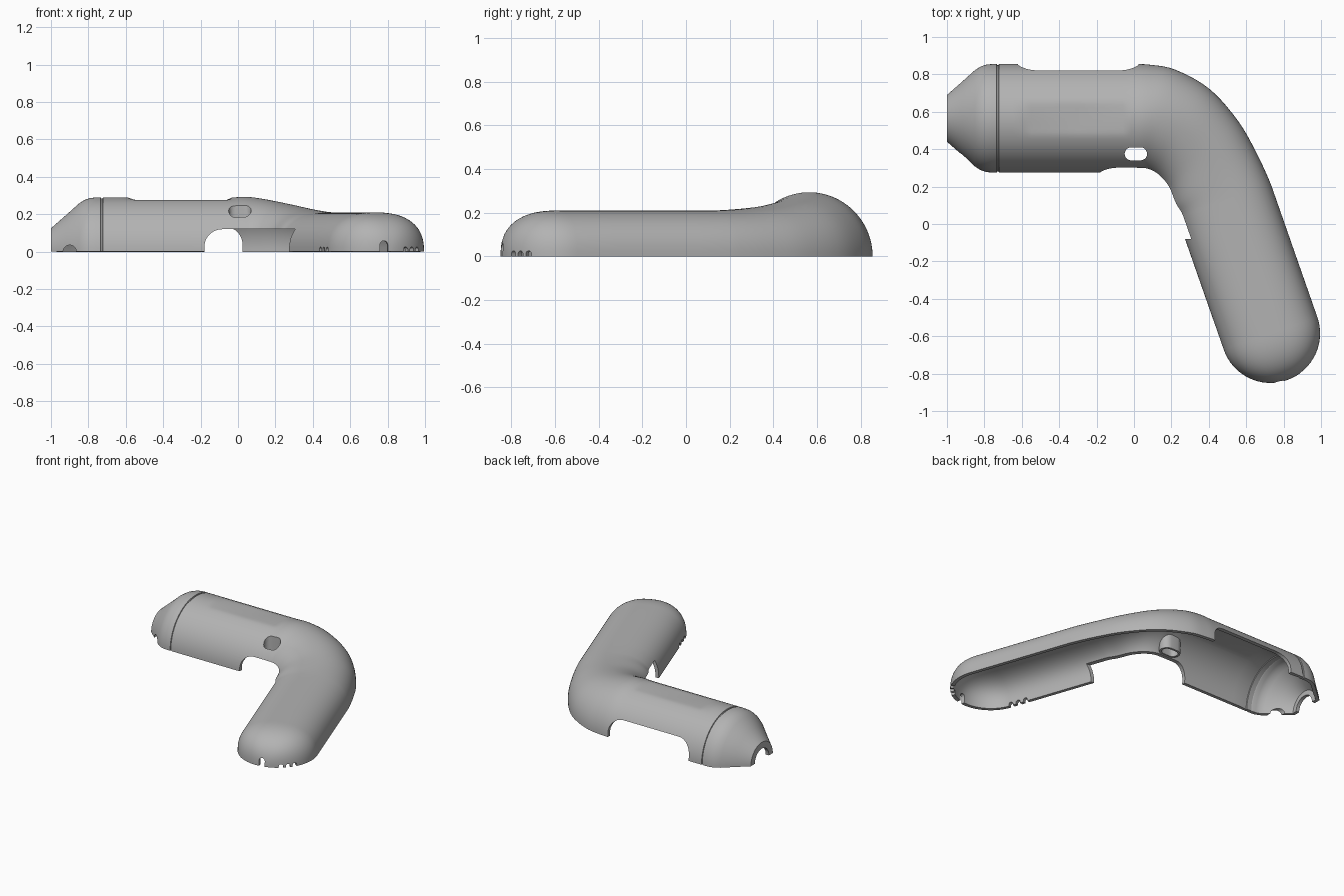
import bpy, bmesh, math
from mathutils import Vector

cube = bpy.data.objects.get("Cube")
if cube:
    bpy.data.objects.remove(cube)

grey = bpy.data.materials.new("plain_grey")
grey.use_nodes = True
grey.diffuse_color = (0.45, 0.45, 0.45, 1)
grey.node_tree.nodes["Principled BSDF"].inputs["Base Color"].default_value = grey.diffuse_color

AXIS_Y, R = 0.565, 0.29            # barrel axis and radius
END = Vector((0.73, -0.585))       # centre of the rounded handle end
DOWN = Vector((0.33, -0.944))      # handle direction
ACROSS = Vector((0.944, 0.33))
HALF = 0.265                       # handle half width
SEG = 48


def make_object(name, bm):
    mesh = bpy.data.meshes.new(name)
    bm.to_mesh(mesh)
    bm.free()
    mesh.materials.append(grey)
    ob = bpy.data.objects.new(name, mesh)
    bpy.context.collection.objects.link(ob)
    return ob


def prism(name, outline, place, depth):
    """Solid from a 2D outline; place(u, v, w) gives the 3D point."""
    bm = bmesh.new()
    ends = [[bm.verts.new(place(u, v, w)) for u, v in outline] for w in depth]
    n = len(outline)
    for i in range(n):
        j = (i + 1) % n
        bm.faces.new((ends[0][i], ends[0][j], ends[1][j], ends[1][i]))
    bm.faces.new(ends[0])
    bm.faces.new(ends[1])
    bmesh.ops.recalc_face_normals(bm, faces=bm.faces)
    ob = make_object(name, bm)
    ob.hide_render = True
    return ob


def arch(u0, u1, top, r, steps=10):
    """Upright outline with rounded top corners, reaching below the base."""
    pts = [(u0, -0.1), (u1, -0.1)]
    for cu, start in ((u1 - r, 0), (u0 + r, 90)):
        for i in range(steps + 1):
            a = math.radians(start + 90 * i / steps)
            pts.append((cu + r * math.cos(a), top - r + r * math.sin(a)))
    return pts


def stadium(cx, cy, half, r, steps=10):
    pts = []
    for side, start in ((1, -90), (-1, 90)):
        for i in range(steps + 1):
            a = math.radians(start + 180 * i / steps)
            pts.append((cx + side * (half - r) + r * math.cos(a), cy + r * math.sin(a)))
    return pts


# Stations: inner edge, outer edge, height, roundness power, flat-top limit
def barrel(x, r, cap=1.0):
    return (x, AXIS_Y - r, x, AXIS_Y + r, r, 2.0, cap)


def handle(t):
    c = END - DOWN * t
    a, b = c - ACROSS * HALF, c + ACROSS * HALF
    return (a.x, a.y, b.x, b.y, 0.21, 2.4, 1.0)


def smooth(p, q, r, s, t):
    return tuple(0.5 * (2 * b + (c - a) * t + (2 * a - 5 * b + 4 * c - d) * t * t
                        + (3 * b - a - 3 * c + d) * t ** 3)
                 for a, b, c, d in zip(p, q, r, s))


# Nose cone, seam groove, then barrel with its flat panel
stations = [barrel(x, r) for x, r in (
    (-1, 0.08), (-1, 0.125), (-0.92, 0.195), (-0.85, 0.258), (-0.82, 0.277),
    (-0.79, 0.287), (-0.76, R), (-0.734, R), (-0.732, 0.284),
    (-0.724, 0.284), (-0.722, R), (-0.65, R))]
stations += [barrel(-0.59, R), barrel(-0.55, R, 0.277), barrel(-0.3, R, 0.277),
             barrel(-0.06, R, 0.277), barrel(-0.03, R)]

# Bend from barrel to handle
knots = [
    barrel(-0.12, R),
    barrel(-0.03, R),
    (0.02, 0.275, 0.08, 0.852, 0.293, 2.0, 1),
    (0.07, 0.27, 0.22, 0.825, 0.28, 2.05, 1),
    (0.12, 0.24, 0.40, 0.725, 0.255, 2.15, 1),
    (0.165, 0.18, 0.55, 0.56, 0.23, 2.25, 1),
    (0.20, 0.09, 0.65, 0.39, 0.216, 2.35, 1),
    handle(0.75), handle(0.6)]
for k in range(1, len(knots) - 2):
    stations += [smooth(*knots[k - 1:k + 3], i / 5) for i in range(1, 6)]

# Straight handle and its rounded end
stations += [handle(t) for t in (0.6, 0.4, 0.2, 0)]
for i in range(1, 17):
    a = math.pi / 2 * i / 16
    c = END + DOWN * HALF * math.sin(a)
    w = ACROSS * HALF * max(math.cos(a), 0) if i < 16 else ACROSS * 0
    h = 0.21 * max(1 - math.sin(a) ** 2.4, 0) ** (1 / 2.4)
    stations.append((c.x - w.x, c.y - w.y, c.x + w.x, c.y + w.y, h, 2.4, 1))

# Housing skin
bm = bmesh.new()
rings = []
for ix, iy, ox, oy, h, n, cap in stations:
    a, b = Vector((ix, iy, 0)), Vector((ox, oy, 0))
    ring = []
    for i in range(SEG + 1):
        t = math.pi * i / SEG
        c, s = math.cos(t), max(math.sin(t), 0) if 0 < i < SEG else 0
        u = math.copysign(abs(c) ** (2 / n), c)
        p = (a + b) / 2 + (b - a) / 2 * u
        p.z = min(h * s ** (2 / n), cap)
        ring.append(bm.verts.new(p))
    rings.append(ring)
for r0, r1 in zip(rings, rings[1:]):
    for i in range(SEG):
        bm.faces.new((r0[i], r0[i + 1], r1[i + 1], r1[i]))
bmesh.ops.remove_doubles(bm, verts=bm.verts, dist=0.0002)
bm.normal_update()
if sum(f.normal.z for f in bm.faces) < 0:
    bmesh.ops.reverse_faces(bm, faces=bm.faces)
housing = make_object("housing_shell", bm)
wall = housing.modifiers.new("wall", "SOLIDIFY")
wall.thickness = 0.025
wall.offset = -1

# Openings along the rim, and the slot through the top
front_back = lambda u, v, w: (u, w, v)
cutters = [
    prism("trigger_cut", arch(-0.18, 0.42, 0.12, 0.095), front_back, (-0.08, 0.45)),
    prism("back_cut", arch(-0.62, 0.025, 0.135, 0.1), front_back, (0.7, 0.95)),
    prism("nose_hole", arch(-0.935, -0.865, 0.035, 0.034), front_back, (0.2, 0.5)),
    prism("slot_cut", stadium(0.01, 0.375, 0.06, 0.035), lambda u, v, w: (u, v, w), (0.1, 0.4)),
]


def rim_cut(name, origin, angle, width, top, depth):
    d = Vector((math.cos(angle), math.sin(angle)))
    s = Vector((-d.y, d.x))

    def place(u, v, w):
        p = origin + s * u + d * w
        return (p.x, p.y, v)
    cutters.append(prism(name, arch(-width, width, top, width * 0.98, 6), place, depth))


rim_cut("end_slot", END, math.radians(-79), 0.021, 0.058, (0.18, 0.35))
for deg in (-51, -41, -31):
    rim_cut("end_vent", END, math.radians(deg), 0.015, 0.025, (0.18, 0.35))
side = math.atan2(-ACROSS.y, -ACROSS.x)
for t in (0.01, 0.065, 0.12):
    rim_cut("side_vent", END - DOWN * t, side, 0.015, 0.025, (0.18, 0.35))

for cutter in cutters:
    cut = housing.modifiers.new(cutter.name, "BOOLEAN")
    cut.operation = "DIFFERENCE"
    cut.solver = "EXACT"
    cut.object = cutter

bpy.ops.object.select_all(action="DESELECT")
bpy.context.view_layer.objects.active = housing
housing.select_set(True)
for name in [m.name for m in housing.modifiers]:
    bpy.ops.object.modifier_apply(modifier=name)
for cutter in cutters:
    bpy.data.objects.remove(cutter)

# Hollow boss hanging under the slot, its top following the barrel
bm = bmesh.new()
loops = []
for outline, top in ((stadium(0.01, 0.375, 0.06, 0.035), True),
                     (stadium(0.01, 0.375, 0.06, 0.035), False),
                     (stadium(0.01, 0.375, 0.075, 0.05), False),
                     (stadium(0.01, 0.375, 0.075, 0.05), True)):
    loops.append([bm.verts.new((x, y, math.sqrt(R * R - (y - AXIS_Y) ** 2) - 0.006
                                if top else 0.125)) for x, y in outline])
for l0, l1 in zip(loops, loops[1:] + loops[:1]):
    for i in range(len(l0)):
        j = (i + 1) % len(l0)
        bm.faces.new((l0[i], l0[j], l1[j], l1[i]))
bmesh.ops.recalc_face_normals(bm, faces=bm.faces)
boss = make_object("slot_boss", bm)

boss.select_set(True)
bpy.ops.object.shade_smooth_by_angle(angle=math.radians(30))
